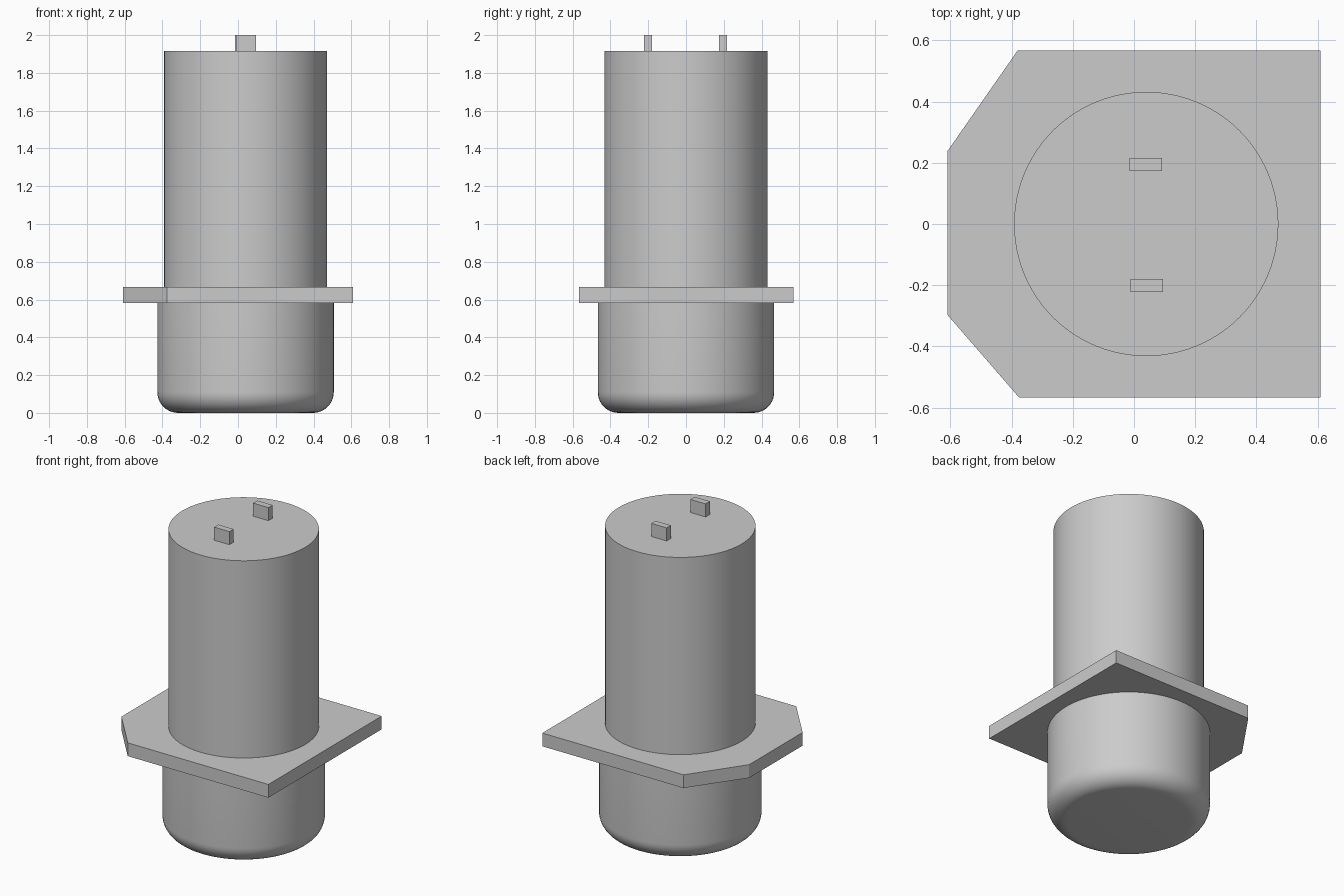
import bpy
import bmesh
from math import sin, cos, pi, radians
from mathutils import Matrix, Vector

cube = bpy.data.objects.get("Cube")
if cube:
    bpy.data.objects.remove(cube, do_unlink=True)

grey = bpy.data.materials.new("light grey")
grey.use_nodes = True
grey.diffuse_color = (0.6, 0.6, 0.6, 1)
grey.node_tree.nodes["Principled BSDF"].inputs["Base Color"].default_value = (0.6, 0.6, 0.6, 1)

AXIS_X = 0.04   # the round parts sit slightly off centre


def finish(name, bm, smooth=False):
    bmesh.ops.recalc_face_normals(bm, faces=bm.faces[:])
    mesh = bpy.data.meshes.new(name)
    bm.to_mesh(mesh)
    bm.free()
    mesh.materials.append(grey)
    obj = bpy.data.objects.new(name, mesh)
    bpy.context.collection.objects.link(obj)
    if smooth:
        bpy.ops.object.select_all(action="DESELECT")
        obj.select_set(True)
        bpy.context.view_layer.objects.active = obj
        bpy.ops.object.shade_smooth_by_angle(angle=radians(30))
    return obj


def lathe(name, profile, steps=96):
    """Spin a radius/height profile around the vertical axis and cap both ends."""
    bm = bmesh.new()
    rings = [[bm.verts.new((AXIS_X + r * cos(2 * pi * i / steps), r * sin(2 * pi * i / steps), z))
              for i in range(steps)] for r, z in profile]
    for low, high in zip(rings, rings[1:]):
        for i in range(steps):
            j = (i + 1) % steps
            bm.faces.new((low[i], low[j], high[j], high[i]))
    bm.faces.new(rings[0])
    bm.faces.new(rings[-1])
    return finish(name, bm, smooth=True)


def extrude_outline(name, outline, bottom, top):
    bm = bmesh.new()
    face = bm.faces.new([bm.verts.new((x, y, bottom)) for x, y in outline])
    result = bmesh.ops.extrude_face_region(bm, geom=[face], use_keep_orig=True)
    verts = [v for v in result["geom"] if isinstance(v, bmesh.types.BMVert)]
    bmesh.ops.translate(bm, verts=verts, vec=(0, 0, top - bottom))
    return finish(name, bm)


def box(name, size, centre):
    bm = bmesh.new()
    bmesh.ops.create_cube(bm, size=1, matrix=Matrix.Translation(centre) @ Matrix.Diagonal(Vector(size).to_4d()))
    return finish(name, bm)


# Lower body with a rounded bottom edge
radius, fillet = 0.467, 0.11
arc = [(radius - fillet + fillet * sin(a), fillet - fillet * cos(a))
       for a in (pi / 2 * k / 10 for k in range(11))]
lathe("lower_body", arc + [(radius, 0.60)])

# Tall upper body
lathe("upper_body", [(0.432, 0.62), (0.432, 1.917)])

# Mounting flange with two clipped corners
extrude_outline("flange", [(0.61, -0.567), (0.61, 0.568), (-0.38, 0.568),
                           (-0.61, 0.238), (-0.61, -0.297), (-0.376, -0.567)], 0.583, 0.667)

# Contact tabs on the top
for name, x, y in (("back_tab", 0.038, 0.195), ("front_tab", 0.042, -0.201)):
    box(name, (0.107, 0.042, 0.1), (x, y, 1.95))
